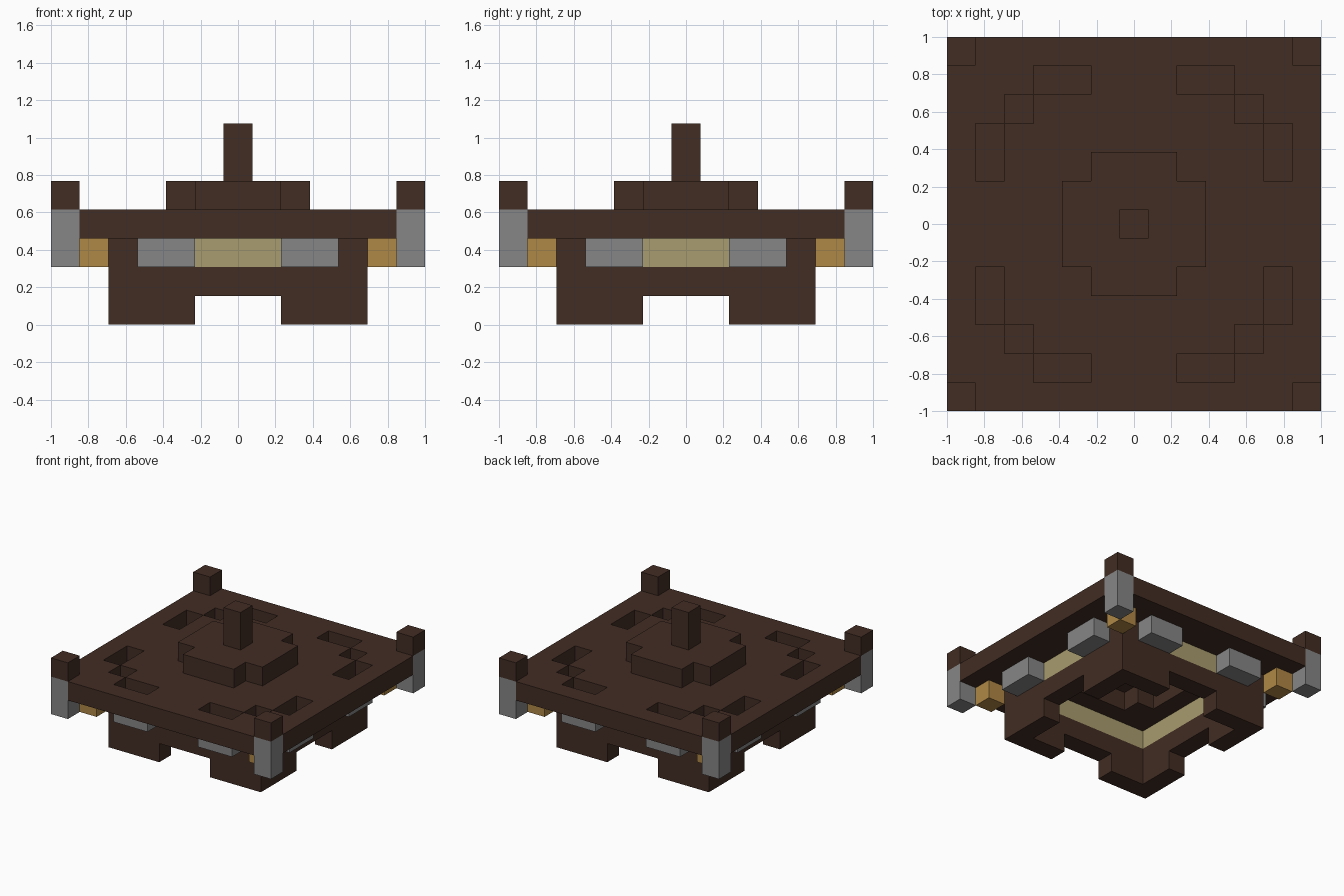
import bpy, bmesh

cube = bpy.data.objects.get("Cube")
if cube:
    bpy.data.objects.remove(cube, do_unlink=True)

U = 2 / 13          # edge of one block
SIDES = [(1, 0, 0), (-1, 0, 0), (0, 1, 0), (0, -1, 0), (0, 0, 1), (0, 0, -1)]


def material(name, rgb):
    m = bpy.data.materials.new(name)
    m.use_nodes = True
    m.diffuse_color = (*rgb, 1)
    m.node_tree.nodes["Principled BSDF"].inputs["Base Color"].default_value = (*rgb, 1)
    return m


brown = material("dark_brown_wood", (0.054, 0.026, 0.017))
grey = material("grey_stone", (0.238, 0.238, 0.238))
tan = material("pale_tan_wood", (0.392, 0.332, 0.156))
gold = material("golden_lantern", (0.434, 0.246, 0.061))


def blocks(name, layers, rule, mat, top_mat=None):
    """Outer skin of all blocks accepted by rule(far, near, layer), where far and
    near are the larger and smaller distance from the two centre planes."""
    span = range(-6, 7)
    cells = {(x, y, z) for x in span for y in span for z in layers
             if rule(max(abs(x), abs(y)), min(abs(x), abs(y)), z)}
    bm = bmesh.new()
    for c in sorted(cells):
        for n in SIDES:
            if tuple(a + b for a, b in zip(c, n)) in cells:
                continue
            axis = [abs(k) for k in n].index(1)
            u, v = (axis + 1) % 3, (axis + 2) % 3
            ring = []
            for s, t in ((-1, -1), (1, -1), (1, 1), (-1, 1)):
                p = [c[0], c[1], c[2] + 0.5]
                p[axis] += n[axis] / 2
                p[u] += s * n[axis] / 2
                p[v] += t / 2
                ring.append(bm.verts.new([k * U for k in p]))
            face = bm.faces.new(ring)
            face.material_index = 1 if top_mat and n[2] == 1 else 0
    bmesh.ops.remove_doubles(bm, verts=bm.verts, dist=U / 100)
    mesh = bpy.data.meshes.new(name)
    bm.to_mesh(mesh)
    bm.free()
    for m in (mat, top_mat):
        if m:
            mesh.materials.append(m)
    obj = bpy.data.objects.new(name, mesh)
    bpy.context.collection.objects.link(obj)
    return obj


def dome(far, near):
    return far <= 2 and near < 2


def pit(far, near):
    return (far == 5 and near in (2, 3)) or far == near == 4


# hollow square base: corner legs, a full course, and corner pillars above it
blocks("base_walls", range(3),
       lambda f, n, z: f == 4 and (z == 1 or (z == 0 and n >= 2) or n == 4), brown)
# pale band between the corner pillars
blocks("wall_band", [2], lambda f, n, z: f == 4 and n <= 3, tan)
# brackets under the eaves, with wooden tops seen through the pits
blocks("eave_brackets", [2], lambda f, n, z: f == 5 and n in (2, 3), grey, brown)
# lanterns under the corners
blocks("corner_lanterns", [2], lambda f, n, z: f == n == 5, gold)
# corner posts and their caps
blocks("corner_posts", [2, 3], lambda f, n, z: f == n == 6, grey)
blocks("corner_caps", [4], lambda f, n, z: f == n == 6, brown)
# wide roof slab with pits and an opening below the dome
blocks("roof_slab", [3],
       lambda f, n, z: not (dome(f, n) or pit(f, n) or f == n == 6), brown)
# stepped dome and finial
blocks("roof_dome", [4], lambda f, n, z: dome(f, n), brown)
blocks("finial", [5, 6], lambda f, n, z: f == 0, brown)
